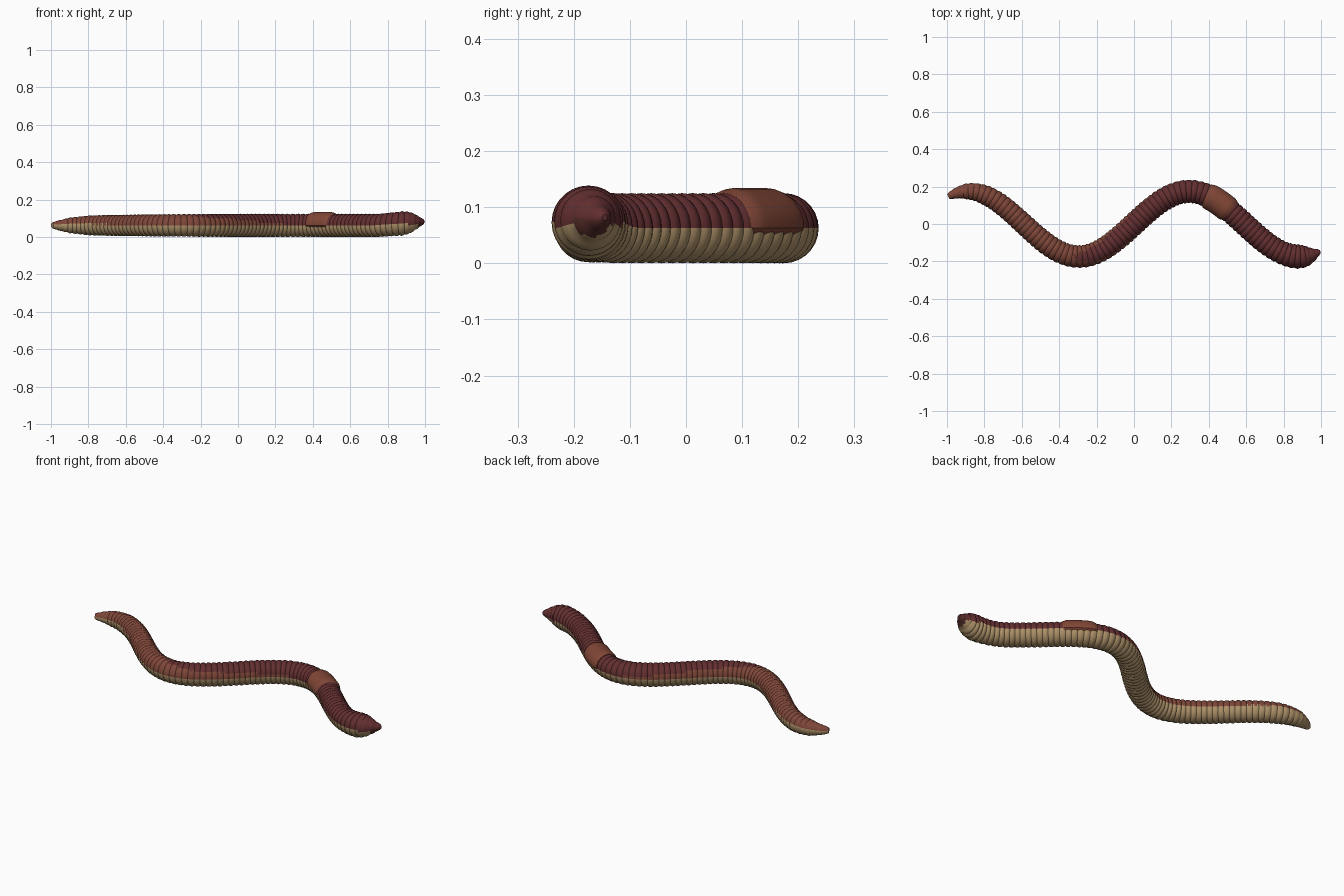
import bpy, bmesh, math
from mathutils import Vector

if "Cube" in bpy.data.objects:
    bpy.data.objects.remove(bpy.data.objects["Cube"])

AMP, K, SIDES = 0.174, 2 * math.pi / 1.18, 28


def material(name, rgb):
    m = bpy.data.materials.new(name)
    lin = [((c / 255 + 0.055) / 1.055) ** 2.4 for c in rgb]
    m.diffuse_color = (*lin, 1)
    m.use_nodes = True
    m.node_tree.nodes["Principled BSDF"].inputs["Base Color"].default_value = m.diffuse_color
    return m


maroon = material("dark maroon back", (98, 46, 48))
brown = material("red brown back", (126, 70, 56))
tan = material("pale tan belly", (172, 144, 104))
saddle_col = material("saddle brown", (128, 70, 54))
mouth_col = material("mouth brown", (84, 44, 40))


def lerp_table(table, x):
    for (x0, v0), (x1, v1) in zip(table, table[1:]):
        if x <= x1:
            t = max(0, (x - x0) / (x1 - x0))
            return v0 + (v1 - v0) * t
    return table[-1][1]


RADIUS = [(-0.993, 0.015), (-0.97, 0.024), (-0.9, 0.042), (-0.8, 0.053),
          (-0.7, 0.056), (-0.4, 0.060), (0, 0.0625), (0.78, 0.0625),
          (0.88, 0.066), (0.92, 0.058), (0.95, 0.041), (0.975, 0.024),
          (0.99, 0.014), (0.996, 0.006)]
HEIGHT = [(-1, 0.0625), (0.75, 0.0625), (0.88, 0.073), (0.95, 0.08), (1, 0.082)]


def frame(x):
    # centre point and sideways direction on the wavy spine
    centre = Vector((x, AMP * math.sin(K * x), lerp_table(HEIGHT, x)))
    slope = AMP * K * math.cos(K * x)
    return centre, Vector((-slope, 1, 0)).normalized()


def spine(x0, x1, count):
    # x values evenly spaced by arc length
    n = 3000
    xs = [x0 + (x1 - x0) * i / n for i in range(n + 1)]
    s = [0]
    for a in xs[:-1]:
        s.append(s[-1] + math.hypot(1, AMP * K * math.cos(K * a)))
    out, j = [], 0
    for i in range(count + 1):
        target = s[-1] * i / count
        while j < n and s[j] < target:
            j += 1
        out.append(xs[j])
    return out


def tube(name, xs, radius, mats, rule):
    bm = bmesh.new()
    rings = []
    for i, x in enumerate(xs):
        c, side = frame(x)
        ring = []
        for j in range(SIDES):
            a = 2 * math.pi * j / SIDES
            p = c + (side * math.cos(a) + Vector((0, 0, math.sin(a)))) * radius(i, x, a)
            p.z = max(p.z, 0)
            ring.append(bm.verts.new(p))
        rings.append(ring)
    for r0, r1 in zip(rings, rings[1:]):
        for j in range(SIDES):
            k = (j + 1) % SIDES
            bm.faces.new((r0[j], r0[k], r1[k], r1[j]))
    bm.faces.new(rings[0])
    bm.faces.new(rings[-1])
    bmesh.ops.recalc_face_normals(bm, faces=bm.faces)
    for f in bm.faces:
        f.material_index = rule(f.calc_center_median())
    me = bpy.data.meshes.new(name)
    bm.to_mesh(me)
    bm.free()
    for m in mats:
        me.materials.append(m)
    ob = bpy.data.objects.new(name, me)
    bpy.context.collection.objects.link(ob)
    bpy.context.view_layer.objects.active = ob
    ob.select_set(True)
    bpy.ops.object.shade_smooth_by_angle(angle=math.radians(35))
    ob.select_set(False)


# ringed body
SEGMENTS, STEPS = 84, 4


def body_radius(i, x, a):
    bulge = math.sin(math.pi * (i % STEPS) / STEPS) ** 0.6
    return lerp_table(RADIUS, x) * (0.925 + 0.075 * bulge)


def body_colour(p):
    h = p.z - 0.0625
    if p.x > 0.962 and 0.045 < p.z:
        return 3 if p.z < 0.078 else 0
    if h < 0.006:
        return 2
    # dark back fades to red brown toward the tail
    dark_from = lerp_table([(-0.36, 0.064), (-0.2, 0.045), (0.0, 0.03), (0.25, 0.006)], p.x)
    return 0 if h > dark_from and p.x > -0.36 else 1


tube("worm_body", spine(-0.993, 0.996, SEGMENTS * STEPS), body_radius,
     [maroon, brown, tan, mouth_col], body_colour)

# smooth raised saddle over the back, sunk into the body below
saddle_xs = spine(0.385, 0.515, 12)


def saddle_radius(i, x, a):
    up = min(1, max(0, (math.sin(a) + 0.35) / 0.4))
    end = min(1, min(i, 12 - i) / 2)
    return 0.050 + up * (0.0125 + 0.009 * math.sin(end * math.pi / 2))


tube("clitellum_saddle", saddle_xs, saddle_radius, [saddle_col], lambda p: 0)
